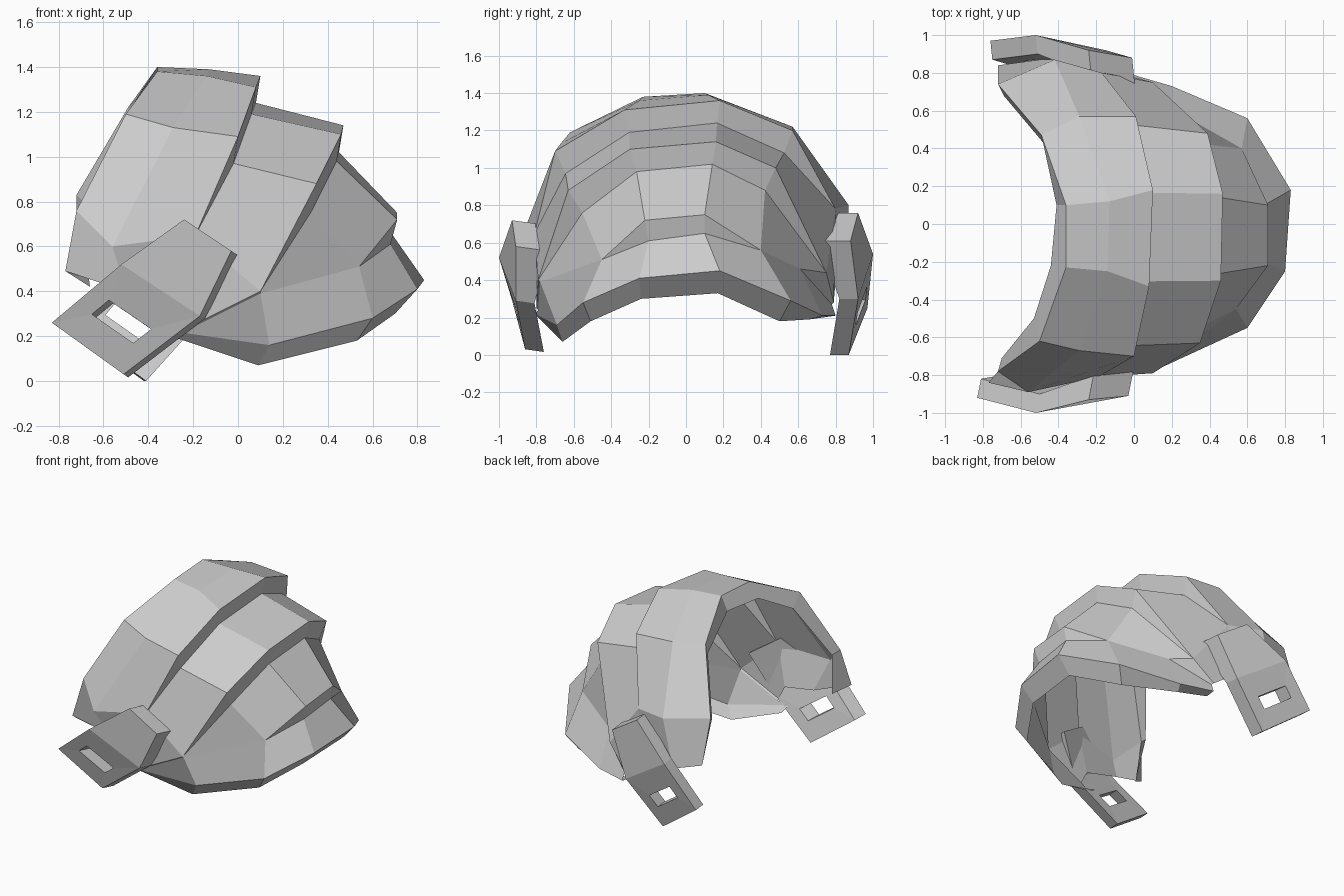
import bpy
import bmesh
from mathutils import Vector

cube = bpy.data.objects.get("Cube")
if cube:
    bpy.data.objects.remove(cube, do_unlink=True)

# One plain grey for the whole piece
steel = bpy.data.materials.new("plain_grey")
steel.use_nodes = True
grey = (0.6, 0.6, 0.6, 1)
steel.diffuse_color = grey
steel.node_tree.nodes["Principled BSDF"].inputs["Base Color"].default_value = grey


def finish(name, bm):
    mesh = bpy.data.meshes.new(name)
    bm.to_mesh(mesh)
    bm.free()
    mesh.materials.append(steel)
    obj = bpy.data.objects.new(name, mesh)
    bpy.context.collection.objects.link(obj)


def tucked(rail, squeeze):
    """Foot of the step below a rim; the step fades out at both ends."""
    foot = [(x - .02, y * squeeze, z - .12) for x, y, z in rail[2:-2]]
    return rail[:2] + foot + rail[-2:]


def plate(name, rails):
    """Arched sheet lofted through rails."""
    bm = bmesh.new()
    grid = [[bm.verts.new(p) for p in rail] for rail in rails]
    for left, right in zip(grid, grid[1:]):
        for i in range(len(left) - 1):
            bm.faces.new((left[i], right[i], right[i + 1], left[i + 1]))
    bmesh.ops.remove_doubles(bm, verts=bm.verts[:], dist=0.002)
    finish(name, bm)


def strap(name, outline, inward):
    """Folded strap with a slot in its lower panel, thicker at its top corner."""
    low_a, fold_a, top_a, top_b, fold_b, low_b = map(Vector, outline)

    def on_panel(u, v):
        return low_a.lerp(low_b, u).lerp(fold_a.lerp(fold_b, u), v)

    slot = [on_panel(u, v) for u, v in
            ((0.22, 0.34), (0.22, 0.58), (0.78, 0.58), (0.78, 0.34))]
    panel = [low_a, fold_a, fold_b, low_b]
    bm = bmesh.new()
    layers = []
    for offset in (Vector(), Vector(inward)):
        frame = [bm.verts.new(p + offset) for p in panel]
        hole = [bm.verts.new(p + offset) for p in slot]
        tops = [bm.verts.new(top_a + offset * 1.3), bm.verts.new(top_b + offset * 1.7)]
        for i in range(4):
            j = (i + 1) % 4
            bm.faces.new((frame[i], frame[j], hole[j], hole[i]))
        bm.faces.new((frame[1], tops[0], tops[1], frame[2]))
        layers.append(([frame[0], frame[1], *tops, frame[2], frame[3]], hole))
    # Walls round the outline and inside the slot
    for outer, inner in zip(*layers):
        for i in range(len(outer)):
            j = (i + 1) % len(outer)
            bm.faces.new((outer[i], outer[j], inner[j], inner[i]))
    bmesh.ops.recalc_face_normals(bm, faces=bm.faces[:])
    finish(name, bm)


# Upper plate: turned-in lip, open edge, crease, rim and the step below it
open_lip = [(-.66, -.77, .42), (-.7, -.71, .74), (-.53, -.5, 1.12), (-.44, -.22, 1.28),
            (-.41, .1, 1.3), (-.48, .43, 1.13), (-.69, .68, .8), (-.66, .76, .48)]
open_edge = [(-.77, -.84, .49), (-.72, -.78, .76), (-.5, -.62, 1.19), (-.36, -.23, 1.38),
             (-.36, .1, 1.4), (-.49, .47, 1.22), (-.72, .74, .83), (-.72, .84, .52)]
crease = [(-.5, -.78, .4), (-.56, -.89, .6), (-.29, -.67, 1.13), (-.14, -.25, 1.36),
          (-.13, .12, 1.39), (-.29, .57, 1.22), (-.42, .87, .8), (-.5, .87, .45)]
upper_rim = [(-.25, -.8, .35), (-.19, -.81, .65), (0, -.7, 1.09), (.08, -.33, 1.31),
             (.1, .18, 1.36), (.01, .57, 1.2), (-.17, .8, .78), (-.22, .8, .4)]
upper_foot = tucked(upper_rim, .92)
plate("upper_plate", [open_lip, open_edge, crease, upper_rim, upper_foot])

# Middle plate: starts at the upper step and ends with its own step
middle_rim = [(-.2, -.8, .25), (.1, -.79, .4), (.35, -.63, .88), (.46, -.3, 1.1),
              (.47, .16, 1.14), (.39, .48, 1.0), (.1, .75, .44), (-.05, .79, .28)]
middle_foot = tucked(middle_rim, .88)
plate("middle_plate", [upper_foot, middle_rim, middle_foot])

# Lower plate: small step, flared skirt and turned-under lip
step_top = [(-.2, -.79, .24), (.1, -.78, .39), (.54, -.45, .51), (.71, -.22, .72),
            (.71, .1, .75), (.57, .4, .56), (.2, .61, .46), (-.04, .78, .27)]
step_base = list(step_top)
step_base[3:5] = [(.68, -.2, .61), (.69, .1, .65)]
skirt = [(-.28, -.81, .22), (.14, -.69, .16), (.6, -.55, .28), (.8, -.25, .41),
         (.83, .18, .45), (.6, .56, .29), (.2, .73, .21), (-.04, .8, .21)]
lip = [(-.27, -.73, .19), (.09, -.66, .07), (.53, -.51, .18), (.7, -.24, .3),
       (.72, .17, .33), (.53, .5, .18), (.16, .66, .19), (-.04, .73, .2)]
plate("lower_plate", [middle_foot, step_top, step_base, skirt, lip])

# Side straps
strap("front_strap", [(-.83, -.92, .26), (-.52, -1, .52), (-.24, -.93, .72),
                      (-.03, -.91, .58), (-.17, -.91, .29), (-.51, -.86, .03)],
      (.02, .1, -.014))
strap("back_strap", [(-.76, .97, .25), (-.52, 1, .54), (-.24, .92, .76),
                     (-.01, .88, .61), (-.15, .92, .3), (-.42, .87, 0)],
      (.01, -.1, 0))
